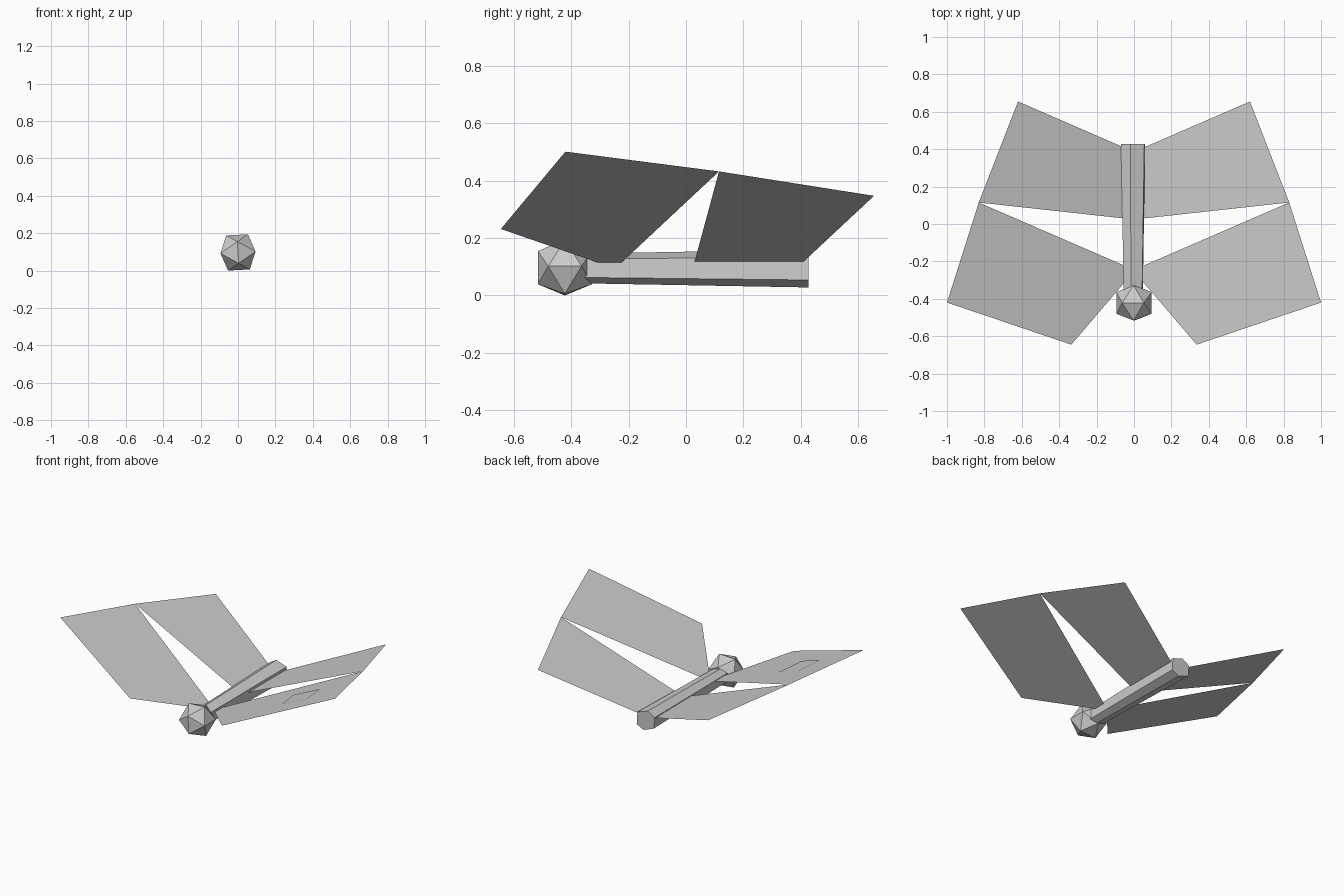
import bpy
import bmesh
from math import radians
from mathutils import Matrix

old = bpy.data.objects.get("Cube")
if old:
    bpy.data.objects.remove(old, do_unlink=True)

# One plain grey for everything
grey = bpy.data.materials.new("light_grey")
grey.use_nodes = True
colour = (0.6, 0.6, 0.6, 1)
grey.diffuse_color = colour
grey.node_tree.nodes["Principled BSDF"].inputs["Base Color"].default_value = colour


def add_object(name, bm):
    mesh = bpy.data.meshes.new(name)
    bm.to_mesh(mesh)
    bm.free()
    mesh.materials.append(grey)
    obj = bpy.data.objects.new(name, mesh)
    bpy.context.collection.objects.link(obj)
    return obj


def wing_sheet(name, outline, side, lift=0.0):
    """Flat sheet lying in the upswept wing plane, facing up."""
    bm = bmesh.new()
    bm.faces.new([bm.verts.new((side * x, y, 0.096 + 0.405 * x + lift))
                  for x, y in outline])
    bm.normal_update()
    for face in bm.faces:
        if face.normal.z < 0:
            face.normal_flip()
    return add_object(name, bm)


# Wings with a square patch on each front wing
front_wing = [(0.045, -0.225), (0.83, 0.115), (1.0, -0.42),
              (0.335, -0.645), (0.04, -0.30)]
rear_wing = [(0.055, 0.03), (0.83, 0.115), (0.62, 0.655), (0.055, 0.41)]
patch = [(0.54, -0.197), (0.705, -0.155), (0.742, -0.336), (0.58, -0.374)]
for label, side in (("left", 1), ("right", -1)):
    wing_sheet(label + "_front_wing", front_wing, side)
    wing_sheet(label + "_rear_wing", rear_wing, side)
    wing_sheet(label + "_wing_patch", patch, side, 0.003)

# Body: six-sided bar, slightly thinner toward the head
section = [(-0.02, 0.065), (-0.07, 0.035), (-0.065, -0.038),
           (0.01, -0.067), (0.06, -0.041), (0.055, 0.04)]
bm = bmesh.new()
rings = [[bm.verts.new((x * s, y, 0.095 + z * s)) for x, z in section]
         for y, s in ((-0.38, 0.78), (0.427, 1.0))]
for i in range(6):
    j = (i + 1) % 6
    bm.faces.new((rings[0][i], rings[0][j], rings[1][j], rings[1][i]))
for ring in rings:
    bm.faces.new(ring)
bmesh.ops.recalc_face_normals(bm, faces=bm.faces)
add_object("body", bm)

# Head: icosahedron with an upright edge at the front
bm = bmesh.new()
a, b = 0.058, 0.094
for s in (-1, 1):
    for t in (-1, 1):
        for co in ((0, s * b, t * a), (s * b, t * a, 0), (t * a, 0, s * b)):
            bm.verts.new(co)
bmesh.ops.convex_hull(bm, input=bm.verts)
bmesh.ops.recalc_face_normals(bm, faces=bm.faces)
bmesh.ops.transform(bm, verts=bm.verts, matrix=Matrix.Translation((0, -0.422, 0.097))
                    @ Matrix.Rotation(radians(-3), 4, 'Y'))
add_object("head", bm)
